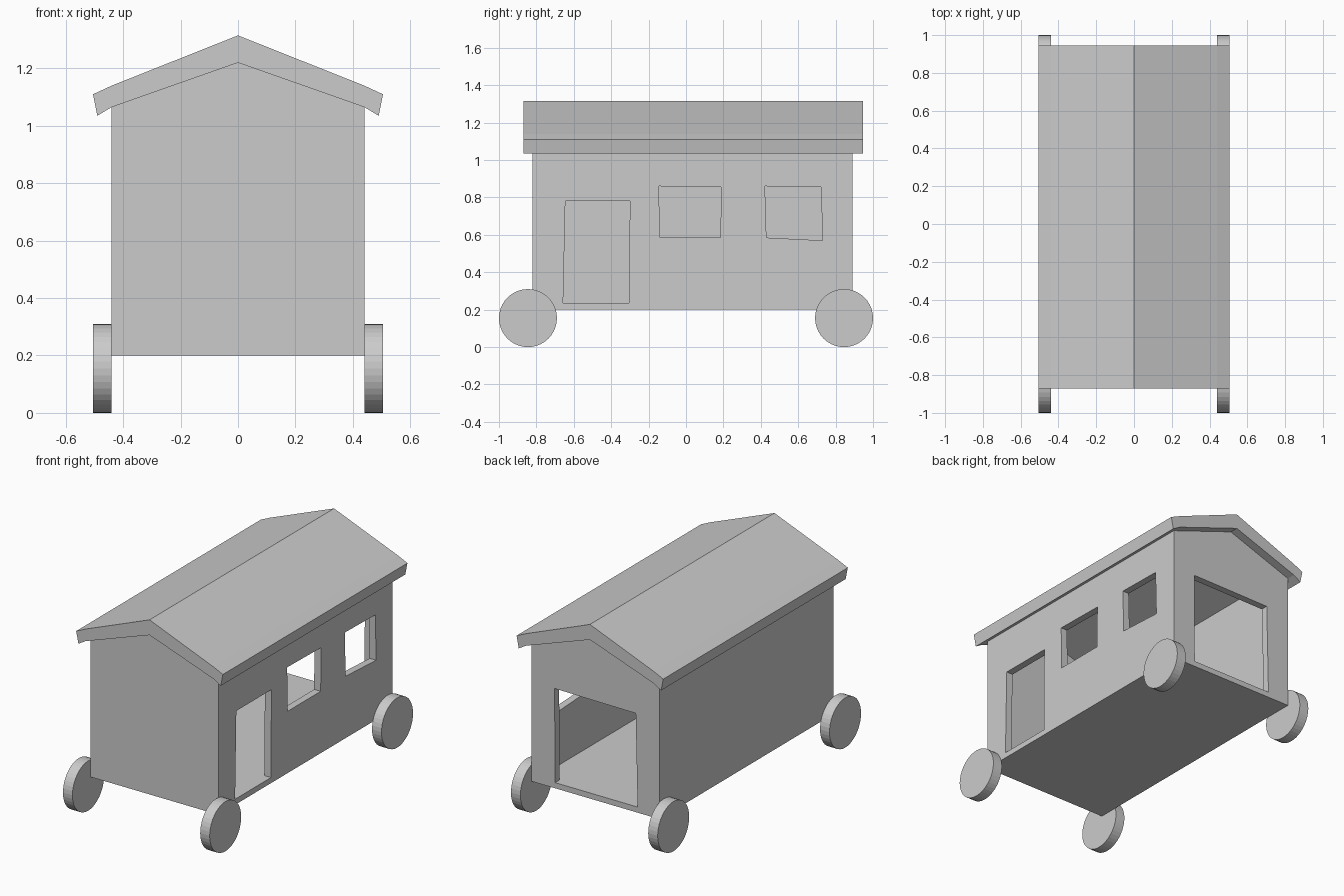
import bpy, bmesh, math
from mathutils import Vector

if "Cube" in bpy.data.objects:
    bpy.data.objects.remove(bpy.data.objects["Cube"])


def prism(name, profile, axis, start, end):
    """Extrude a 2D outline along axis: 'y' takes (x, z) points, 'x' takes (y, z) points."""
    bm = bmesh.new()
    place = (lambda a, b: (a, start, b)) if axis == 'y' else (lambda a, b: (start, a, b))
    shift = Vector((0, end - start, 0) if axis == 'y' else (end - start, 0, 0))
    face = bm.faces.new([bm.verts.new(place(a, b)) for a, b in profile])
    ext = bmesh.ops.extrude_face_region(bm, geom=[face], use_keep_orig=True)
    verts = [g for g in ext['geom'] if isinstance(g, bmesh.types.BMVert)]
    bmesh.ops.translate(bm, verts=verts, vec=shift)
    bmesh.ops.recalc_face_normals(bm, faces=bm.faces)
    mesh = bpy.data.meshes.new(name)
    bm.to_mesh(mesh)
    bm.free()
    obj = bpy.data.objects.new(name, mesh)
    bpy.context.collection.objects.link(obj)
    return obj


def cut(target, cutters):
    """Subtract each cutter, bake the result and remove the cutters."""
    for c in cutters:
        c.hide_render = True
        mod = target.modifiers.new("opening", 'BOOLEAN')
        mod.operation = 'DIFFERENCE'
        mod.solver = 'EXACT'
        mod.object = c
    dg = bpy.context.evaluated_depsgraph_get()
    mesh = bpy.data.meshes.new_from_object(target.evaluated_get(dg))
    target.modifiers.clear()
    target.data = mesh
    for c in cutters:
        bpy.data.objects.remove(c)


def mirrored(half):
    """Close a right-half outline with its mirror image, skipping points on the axis."""
    return half + [(-x, z) for x, z in reversed(half) if x > 0]


W, FRONT, BACK = 0.44, -0.82, 0.89
BASE, FLOOR, EAVE, RIDGE, T = 0.20, 0.235, 1.065, 1.22, 0.045

# Floor slab
prism("floor", [(-W, BASE), (W, BASE), (W, FLOOR), (-W, FLOOR)], 'y', FRONT, BACK)

# Gabled walls, hollowed out, with door, two windows and rear entrance
walls = prism("walls", [(-W, FLOOR), (W, FLOOR), (W, EAVE), (0, RIDGE), (-W, EAVE)],
              'y', FRONT, BACK)
i = W - T
door = [(-0.66, 0.1), (-0.305, 0.1), (-0.30, 0.78), (-0.645, 0.78)]
window_a = [(-0.14, 0.585), (0.185, 0.585), (0.187, 0.855), (-0.145, 0.86)]
window_b = [(0.43, 0.585), (0.73, 0.57), (0.722, 0.855), (0.422, 0.86)]
rear = [(-0.293, 0.1), (0.277, 0.1), (0.282, 0.82), (-0.277, 0.815)]
cut(walls, [
    prism("interior_cutter", [(-i, 0), (i, 0), (i, 2), (-i, 2)], 'y', FRONT + T, BACK - T),
    prism("door_cutter", door, 'x', 0.3, 0.6),
    prism("window_cutter_a", window_a, 'x', 0.3, 0.6),
    prism("window_cutter_b", window_b, 'x', 0.3, 0.6),
    prism("rear_cutter", rear, 'y', 0.75, 1.1),
])

# Roof with turned-out eaves
top = [(-0.505, 1.11), (-W, 1.14), (0, 1.315), (W, 1.14), (0.505, 1.11)]
under = [(0.49, 1.035), (W, EAVE), (0, RIDGE), (-W, EAVE), (-0.49, 1.035)]
prism("roof", top + under, 'y', -0.87, 0.945)

# Wheels
R = 0.155
rim = [(R * math.cos(a), R + R * math.sin(a)) for a in (k * math.tau / 40 for k in range(40))]
for end, yc in (("front", R - 1), ("back", 1 - R)):
    outline = [(yc + y, z) for y, z in rim]
    for side, s in (("left", -1), ("right", 1)):
        prism(f"{end}_{side}_wheel", outline, 'x', s * W, s * 0.505)
